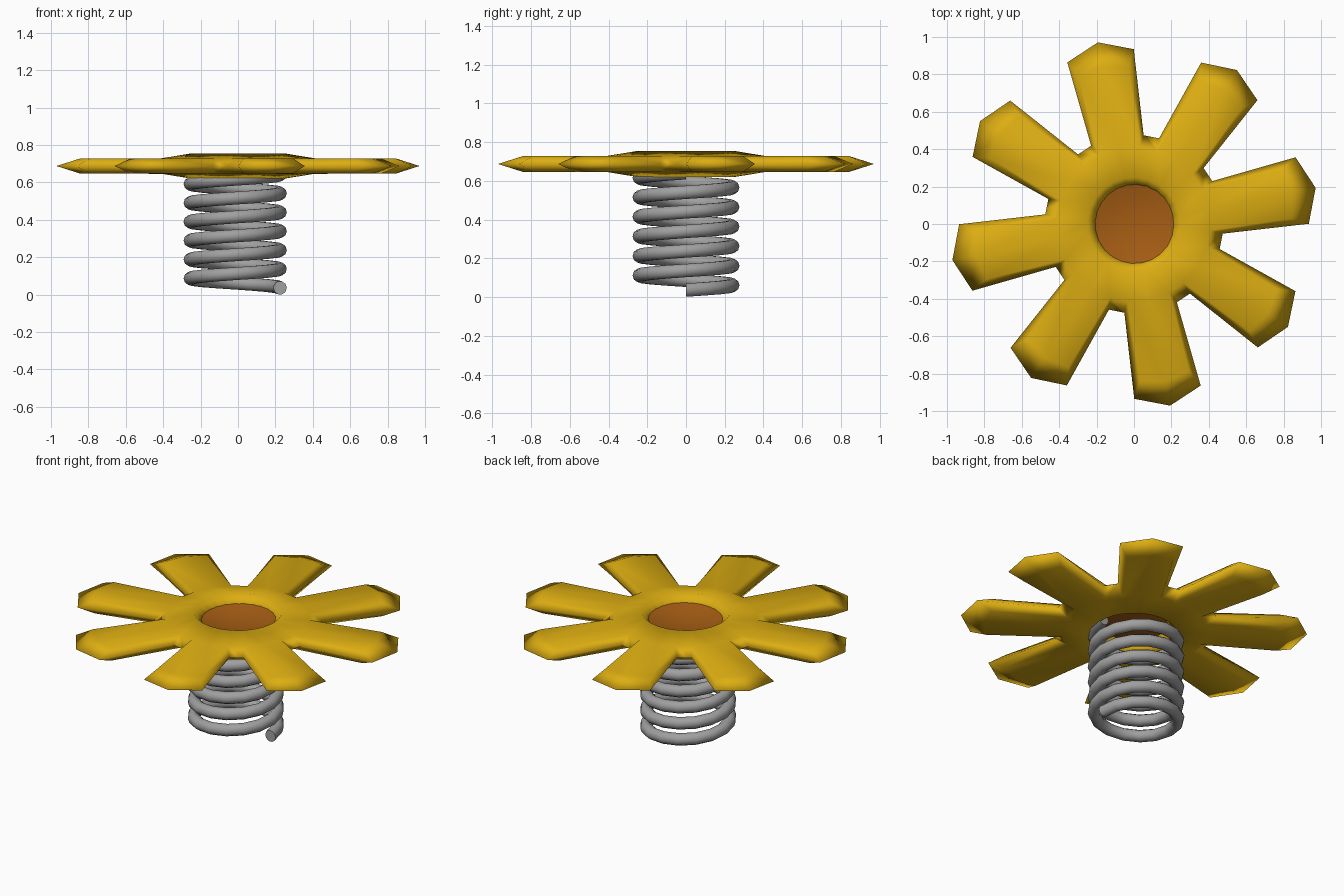
import bpy, bmesh, math
from mathutils import Vector

if "Cube" in bpy.data.objects:
    bpy.data.objects.remove(bpy.data.objects["Cube"])


def material(name, color):
    m = bpy.data.materials.new(name)
    m.diffuse_color = (*color, 1)
    m.use_nodes = True
    m.node_tree.nodes["Principled BSDF"].inputs["Base Color"].default_value = m.diffuse_color
    return m


gold = material("petal gold", (0.72, 0.42, 0.006))
brown = material("centre brown", (0.38, 0.11, 0.007))
grey = material("spring grey", (0.35, 0.35, 0.35))


def finish(bm, name, mat):
    me = bpy.data.meshes.new(name)
    bmesh.ops.recalc_face_normals(bm, faces=bm.faces)
    for f in bm.faces:
        f.smooth = True
    bm.to_mesh(me)
    bm.free()
    me.materials.append(mat)
    ob = bpy.data.objects.new(name, me)
    bpy.context.collection.objects.link(ob)
    return ob


# Flower head: top half built petal by petal, then mirrored downwards
MID = 0.6875
bm = bmesh.new()


def pt(c, x, y, z):
    return bm.verts.new((x * math.cos(c) - y * math.sin(c),
                         x * math.sin(c) + y * math.cos(c), z))


def ring(c, r, deg, z):
    return [pt(c, r * math.cos(math.radians(a)), r * math.sin(math.radians(a)), z)
            for a in (-deg, 0, deg)]


petals = []
for i in range(8):
    c = math.radians(11.25 + 45 * i)
    petals.append(dict(
        inner=ring(c, 0.19, 15, MID),
        crest=ring(c, 0.25, 15, 0.755),
        outer=ring(c, 0.41, 16, 0.729),
        base=[pt(c, 0.455, y, MID) for y in (-0.143, 0.143)],
        tip=[pt(c, x, y, 0.728) for x, y in ((0.83, -0.135), (0.86, 0), (0.83, 0.135))],
        rim=[pt(c, x, y, MID) for x, y in ((0.917, -0.181), (0.99, 0), (0.917, 0.181))]))

for i, p in enumerate(petals):
    n = petals[(i + 1) % 8]
    # petal and hub strips
    chain = ("inner", "crest", "outer", "tip", "rim")
    for a, b in zip(chain, chain[1:]):
        for k in (0, 1):
            bm.faces.new((p[a][k], p[a][k + 1], p[b][k + 1], p[b][k]))
    # petal sides
    for k, s in ((0, 0), (2, 1)):
        bm.faces.new((p["base"][s], p["outer"][k], p["tip"][k], p["rim"][k]))
    # valley between neighbouring petals
    for a, b in (("inner", "crest"), ("crest", "outer")):
        bm.faces.new((p[a][2], n[a][0], n[b][0], p[b][2]))
    bm.faces.new((p["outer"][2], n["outer"][0], n["base"][0], p["base"][1]))

dup = bmesh.ops.duplicate(bm, geom=bm.verts[:] + bm.edges[:] + bm.faces[:])
for v in dup["geom"]:
    if isinstance(v, bmesh.types.BMVert):
        v.co.z = 2 * MID - v.co.z
bmesh.ops.remove_doubles(bm, verts=bm.verts, dist=0.0005)
finish(bm, "flower_head", gold)

# Brown dished centre
bm = bmesh.new()
N = 24
hub = bm.verts.new((-0.012, 0, 0.682))
prev = None
for r, z in ((0.08, 0.686), (0.15, 0.696), (0.225, 0.715)):
    cur = [bm.verts.new((-0.012 + r * math.cos(2 * math.pi * k / N),
                         r * math.sin(2 * math.pi * k / N), z)) for k in range(N)]
    for k in range(N):
        j = (k + 1) % N
        if prev:
            bm.faces.new((prev[k], cur[k], cur[j], prev[j]))
        else:
            bm.faces.new((hub, cur[k], cur[j]))
    prev = cur
dish = finish(bm, "flower_centre", brown)
if dish.data.polygons[0].normal.z < 0:
    dish.data.flip_normals()

# Spring stem: round tube swept along a helix
bm = bmesh.new()
SEG, SIDES, R, T, PITCH, TURNS = 16, 10, 0.24, 0.036, 0.101, 6
prev = None
for k in range(SEG * TURNS + 1):
    a = 2 * math.pi * k / SEG
    out = Vector((math.cos(a), math.sin(a), 0))
    centre = out * R + Vector((-0.015, 0, T + PITCH * k / SEG))
    cur = [bm.verts.new(centre + out * T * math.cos(b) + Vector((0, 0, T * math.sin(b))))
           for b in (2 * math.pi * s / SIDES for s in range(SIDES))]
    if prev:
        for s in range(SIDES):
            t = (s + 1) % SIDES
            bm.faces.new((prev[s], prev[t], cur[t], cur[s]))
    else:
        bm.faces.new(cur)
    prev = cur
bm.faces.new(prev)
spring = finish(bm, "spring_stem", grey)
bpy.context.view_layer.objects.active = spring
spring.select_set(True)
bpy.ops.object.shade_smooth_by_angle(angle=math.radians(60))
